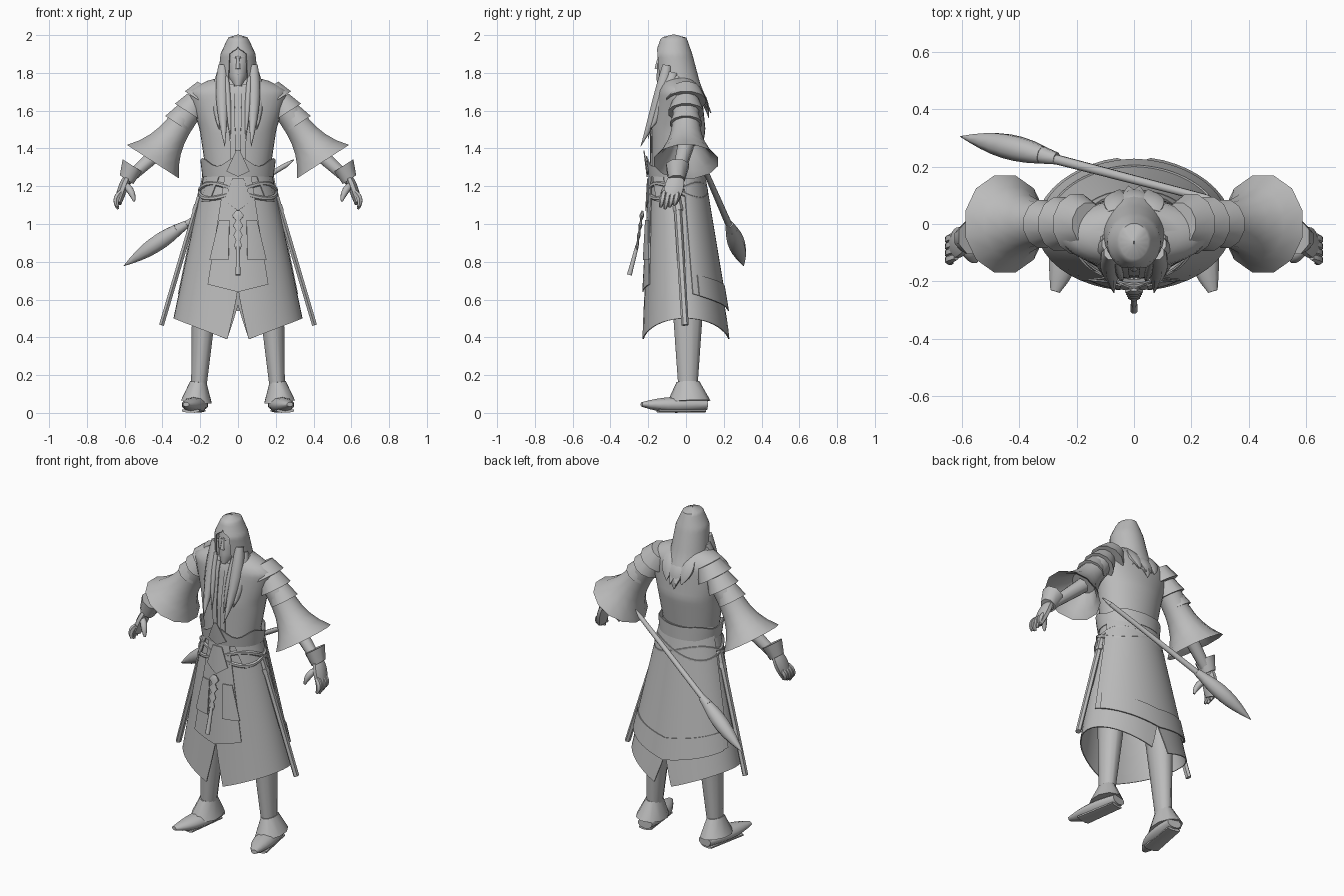
import bpy, bmesh
from math import sin, cos, pi, asin, radians
from mathutils import Vector

if "Cube" in bpy.data.objects:
    bpy.data.objects.remove(bpy.data.objects["Cube"])

colour = (.5, .5, .5, 1)
grey = bpy.data.materials.new("plain_grey")
grey.use_nodes = True
grey.diffuse_color = colour
grey.node_tree.nodes["Principled BSDF"].inputs["Base Color"].default_value = colour
FORWARD, UP = Vector((0, 1, 0)), Vector((0, 0, 1))
SLEEVE_AXIS = Vector((.54, 0, -.84)).normalized()


def lerp(a, b, t):
    return a + (b - a) * t


def apply_modifier(obj, kind, **settings):
    modifier = obj.modifiers.new(kind.lower(), kind)
    for key, value in settings.items():
        setattr(modifier, key, value)
    bpy.ops.object.modifier_apply(modifier=modifier.name)


def skin(name, rows, wrap=False, mirror=False, thickness=None):
    """Skin a list of point rows; wrapped rows become a capped tube."""
    bm = bmesh.new()
    verts = [[bm.verts.new(point) for point in row] for row in rows]
    count = len(rows[0])
    for row, following in zip(verts, verts[1:]):
        for i in range(count if wrap else count - 1):
            j = (i + 1) % count
            bm.faces.new((row[i], row[j], following[j], following[i]))
    if wrap:
        bm.faces.new(verts[0])
        bm.faces.new(verts[-1])
    bmesh.ops.remove_doubles(bm, verts=bm.verts, dist=.0003)
    bmesh.ops.recalc_face_normals(bm, faces=bm.faces)
    mesh = bpy.data.meshes.new(name)
    bm.to_mesh(mesh)
    bm.free()
    mesh.materials.append(grey)
    obj = bpy.data.objects.new(name, mesh)
    bpy.context.collection.objects.link(obj)
    bpy.ops.object.select_all(action="DESELECT")
    obj.select_set(True)
    bpy.context.view_layer.objects.active = obj
    if mirror:
        apply_modifier(obj, "MIRROR")
    if thickness:
        apply_modifier(obj, "SOLIDIFY", thickness=thickness, offset=0)
    bpy.ops.object.shade_smooth_by_angle(angle=radians(50))


def tube(name, centres, radii, flat=1, sides=8, mirror=True, axis=None, ref=None):
    """Loft elliptical rings along centres; flat scales the radius along ref."""
    centres = [Vector(c) for c in centres]
    if ref is None:
        whole = (centres[-1] - centres[0]).normalized()
        ref = UP if abs(whole.y) > .8 else FORWARD
    rows = []
    for k, (centre, radius) in enumerate(zip(centres, radii)):
        ahead, behind = centres[min(k + 1, len(centres) - 1)], centres[max(k - 1, 0)]
        along = axis or (ahead - behind).normalized()
        v = (ref - along * ref.dot(along)).normalized()
        u = along.cross(v)
        angles = [2 * pi * (i + .5) / sides for i in range(sides)]
        rows.append([centre + (u * cos(a) + v * sin(a) * flat) * radius for a in angles])
    skin(name, rows, wrap=True, mirror=mirror)


def limb(name, start, end, radius, end_radius, **options):
    """Straight tapered piece."""
    tube(name, [start, end], [radius, end_radius], **options)


def strand(name, start, bend, end, radius, tip=.74, **options):
    """Curved piece that swells a little and then narrows; a larger tip is sharper."""
    start, bend, end = Vector(start), Vector(bend), Vector(end)
    steps = [i / 7 for i in range(8)]
    centres = [lerp(lerp(start, bend, t), lerp(bend, end, t), t) for t in steps]
    tube(name, centres, [radius * sin(pi * (.25 + tip * t)) for t in steps], **options)


def on_body(body, a, z, off=0):
    """Point on a body profile at angle a, counted from the front."""
    height = min(max(z, body[-1][0]), body[0][0])
    for upper, lower in zip(body, body[1:]):
        if upper[0] >= height >= lower[0]:
            t = (upper[0] - height) / (upper[0] - lower[0])
            width, front, back = (lerp(upper[i], lower[i], t) for i in (1, 2, 3))
            middle, depth = (front + back) / 2, (back - front) / 2
            return Vector(((width + off) * sin(a), middle - (depth + off) * cos(a), z))


def cloth(name, body, top, bottom, start=lambda z: 0, end=lambda z: pi, off=0, cols=16, levels=16):
    """Mirrored garment wrapped round a profile from front to back."""
    rows = []
    for k in range(levels + 1):
        row = []
        for i in range(cols + 1):
            f = i / cols
            z = lerp(top(f), bottom(f), k / levels)
            row.append(on_body(body, lerp(start(z), end(z), f), z, off))
        rows.append(row)
    skin(name, rows, mirror=True, thickness=.006)


def panel(name, body, top, bottom, upper, lower, off, mirror=False, point=0):
    """Thin plate on the front; upper and lower give its x limits, point its tip."""
    rows = []
    for k in range(9):
        row = []
        for i in range(9):
            t, s = k / 8, i / 8
            x = lerp(lerp(upper[0], upper[1], s), lerp(lower[0], lower[1], s), t)
            z = lerp(top, bottom, t) - point * t * (1 - abs(2 * s - 1))
            width = on_body(body, pi / 2, z).x
            row.append(Vector((x, on_body(body, asin(max(-1, min(1, x / width))), z, off).y, z)))
        rows.append(row)
    skin(name, rows, mirror=mirror, thickness=.006)


# Body profiles: z, half width, front y, back y
robe = [(1.3, .17, -.18, .08), (.4, .36, -.23, .23)]
chest = [(1.83, .05, -.1, .01), (1.78, .07, -.1, .03), (1.75, .18, -.13, .05), (1.7, .26, -.15, .08),
         (1.5, .2, -.18, .1), (1.3, .17, -.18, .07)]
hair = [(2, .001, -.07, -.06), (1.985, .05, -.13, 0), (1.9, .09, -.16, .03), (1.75, .105, -.15, .07),
        (1.57, .12, -.14, .14)]
skull = [(1.95, .06, -.13, 0), (1.85, .06, -.148, 0), (1.78, .05, -.153, 0), (1.73, .02, -.15, -.08)]
waist = [(1.4, .2, -.21, .1), (1.24, .18, -.19, .1)]

# Torso, collar and face
cloth("torso", chest, lambda f: 1.83, lambda f: 1.28, levels=22)
panel("collar_edge", chest, 1.74, 1.3, (.02, .05), (.01, .04), off=.008, mirror=True)
cloth("head", skull, lambda f: 1.95, lambda f: 1.73)
limb("nose", (0, -.142, 1.89), (0, -.155, 1.82), .006, .013, mirror=False)
limb("brow", (.01, -.142, 1.88), (.045, -.12, 1.89), .006, .006)
limb("lips", (0, -.15, 1.79), (.02, -.146, 1.79), .006, .003)

# Hair cap with jagged hem and long locks
cloth("hair", hair, lambda f: 2, lambda f: 1.7 - .07 * f - .05 * (round(f * 16) % 2) * f,
      start=lambda z: min(.5, max(0, 1.93 - z) * 20), levels=24)
strand("back_lock", (0, .05, 1.72), (0, .11, 1.66), (0, .12, 1.56), .05, flat=.4, mirror=False)
strand("back_side_lock", (.06, .04, 1.74), (.07, .09, 1.68), (.05, .12, 1.6), .045, flat=.4)
strand("front_lock", (.08, -.1, 1.84), (.09, -.13, 1.65), (.07, -.24, 1.41), .037)
strand("side_lock", (.09, -.07, 1.8), (.12, -.1, 1.65), (.1, -.19, 1.5), .033, flat=1.2)
strand("inner_lock", (.06, -.13, 1.78), (.05, -.18, 1.6), (.04, -.2, 1.45), .016)
strand("side_tuft", (.09, -.05, 1.78), (.11, -.07, 1.7), (.14, -.12, 1.66), .03)

# Layered shoulder guards
for i, name in enumerate(("upper", "middle", "lower")):
    edge = Vector((.2 + .06 * i, 0, 1.65 - .06 * i))
    radius = .1 - .01 * i
    tube(name + "_shoulder_guard", [edge - SLEEVE_AXIS * .08, edge, edge],
         [radius * .7, radius, radius * .8], flat=1.08, sides=12, axis=SLEEVE_AXIS)

# Bell sleeves, hollow at the mouth
shoulder, mouth = Vector((.25, 0, 1.61)), Vector((.45, 0, 1.33))
steps = [i / 6 for i in range(7)]
tube("sleeve", [lerp(shoulder, mouth, t) for t in steps + [.9, .6]],
     [.07 + .1 * t ** 3 for t in steps] + [.13, .07], flat=1.03, sides=12, axis=SLEEVE_AXIS)

# Forearms, cuffs and hands
limb("forearm", (.38, 0, 1.42), (.59, -.05, 1.23), .045, .03)
limb("cuff", (.56, -.045, 1.31), (.59, -.05, 1.235), .065, .046, axis=SLEEVE_AXIS)
strand("palm", (.585, -.05, 1.25), (.61, -.06, 1.2), (.635, -.085, 1.11), .027, tip=.5, flat=2)
for i, name in enumerate(("first", "second", "third", "fourth")):
    y = -.115 + .024 * i
    strand(name + "_finger", (.62, y, 1.17), (.66, y - .01, 1.13), (.635, y - .02, 1.08 + .01 * abs(i - 1)),
           .017, tip=.6, sides=6)
strand("thumb", (.6, -.08, 1.21), (.56, -.12, 1.18), (.55, -.13, 1.12), .02, tip=.65)

# Long robe split front and back, with a shorter cape behind
cloth("robe", robe, lambda f: 1.32, lambda f: .39 + .11 * sin(pi * f), cols=20,
      start=lambda z: max(0, .65 - z) * .6, end=lambda z: pi - max(0, .57 - z) * .9)
cloth("back_cape", robe, lambda f: 1.27, lambda f: .63 - .08 * f, start=lambda z: 1.8, off=.012)
cloth("back_cape_hem", robe, lambda f: .73 - .06 * f, lambda f: .62 - .08 * f,
      start=lambda z: 1.95, off=.018, levels=3)

# Sash and crossing belt cords
cloth("sash", waist, lambda f: 1.33 + .03 * cos(5 * pi * f) * (1 - f), lambda f: 1.25, off=.004, cols=20, levels=3)
panel("sash_point", waist, 1.39, 1.28, (-.01, .01), (-.06, .06), off=.014, point=.03)
for name, tilt in (("rising", .04), ("falling", -.04)):
    turns = [2 * pi * i / 40 for i in range(41)]
    tube(name + "_belt_cord", [on_body(robe, a, 1.175 + tilt * sin(2 * a), .008) for a in turns],
         [.009 for a in turns], flat=1.4, sides=6, mirror=False, ref=UP)

# Apron, tabs and hanging tassel
panel("hip_flap", robe, 1.25, 1.12, (.1, .16), (.15, .19), off=.016, mirror=True)
panel("apron", robe, 1.25, .68, (-.07, .07), (-.16, .16), off=.012, point=.04)
panel("apron_crest", robe, 1.24, 1.12, (-.03, .03), (-.07, .07), off=.02, point=.05)
panel("apron_tab", robe, 1.02, .81, (.045, .1), (.05, .15), off=.022, mirror=True)
tube("tassel_knot", [(0, -.23 - .004 * i, 1.07 - .026 * i) for i in range(9)],
     [.036 - .002 * i if i % 2 else .012 for i in range(9)], flat=.4, mirror=False)
limb("tassel_cord", (0, -.26, .88), (0, -.3, .73), .01, .014, mirror=False)

# Scabbards at both hips
limb("scabbard", (.19, -.05, 1.19), (.405, -.005, .465), .016, .015, flat=1.3, sides=6)
limb("scabbard_collar", (.215, -.045, 1.1), (.225, -.04, 1.07), .02, .02, flat=1.3, sides=6)

# Great brush slung across the back
limb("brush_handle", (.25, .09, 1.31), (-.29, .23, .99), .014, .018, mirror=False)
limb("brush_handle_tip", (.25, .09, 1.31), (.295, .075, 1.34), .014, .003, mirror=False)
limb("brush_ferrule", (-.27, .228, 1), (-.32, .24, .97), .022, .032, mirror=False)
strand("brush_bristles", (-.32, .24, .97), (-.47, .28, .87), (-.605, .305, .778), .046, mirror=False)

# Legs, anklets and upturned shoes
limb("leg", (.17, .01, .7), (.21, .01, .1), .075, .04, flat=1.25, sides=12)
limb("anklet", (.21, .01, .165), (.22, .015, .06), .045, .085, flat=1.35, sides=10)
strand("shoe", (.205, .11, .045), (.23, -.1, .04), (.275, -.235, .045), .064, tip=.66, flat=.66, sides=10)
limb("sole", (.21, .1, .012), (.25, -.15, .012), .042, .05, flat=.24)
